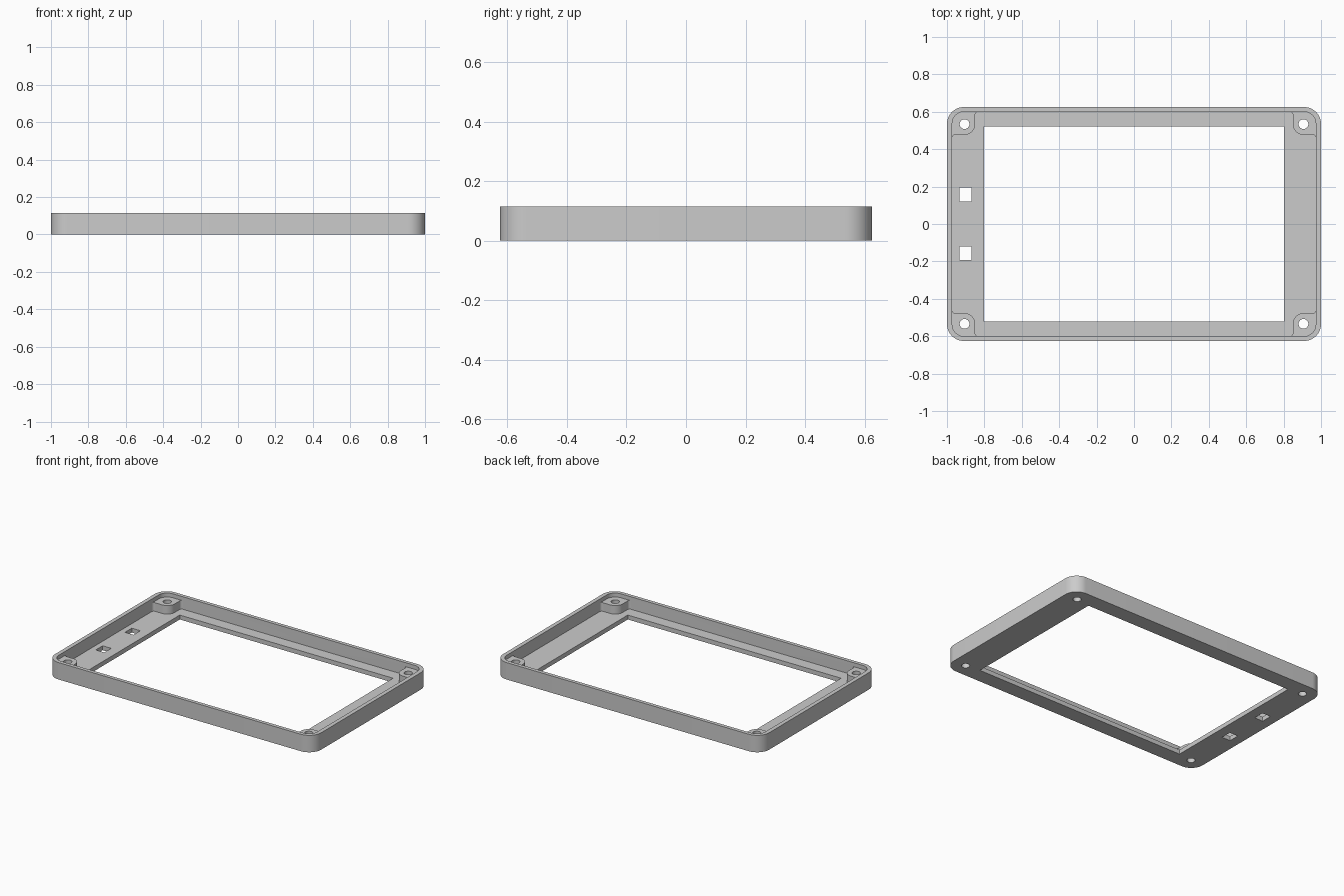
import bpy, bmesh
from math import cos, sin, radians

cube = bpy.data.objects.get("Cube")
if cube:
    bpy.data.objects.remove(cube, do_unlink=True)

HALF_X, HALF_Y, HEIGHT = 1.0, 0.625, 0.115
FLOOR, BOSS_TOP = 0.03, 0.088
IN_X, IN_Y = 0.972, 0.6            # inside faces of the wall
HOLE_X, HOLE_Y = 0.906, 0.534      # screw positions
BOSS_R, FILLET = 0.057, 0.015

grey = bpy.data.materials.new("plain grey")
grey.use_nodes = True
grey.diffuse_color = (0.6, 0.6, 0.6, 1)
grey.node_tree.nodes["Principled BSDF"].inputs["Base Color"].default_value = (0.6, 0.6, 0.6, 1)


def arc(cx, cy, r, start, end, n=12):
    angles = [radians(start + (end - start) * i / n) for i in range(n + 1)]
    return [(cx + r * cos(a), cy + r * sin(a)) for a in angles]


def four_way(quarter):
    """Mirror a quarter outline into a closed counterclockwise loop."""
    loop = []
    for sx, sy in ((1, 1), (-1, 1), (-1, -1), (1, -1)):
        pts = [(sx * x, sy * y) for x, y in quarter]
        loop += pts if sx * sy > 0 else pts[::-1]
    return loop


def rounded(hx, hy, r):
    return four_way(arc(hx - r, hy - r, r, 0, 90))


def rectangle(cx, cy, hx, hy):
    return [(cx + x, cy + y) for x, y in four_way([(hx, hy)])]


def prism(name, loop, z0, z1):
    bm = bmesh.new()
    base = bm.faces.new([bm.verts.new((x, y, z0)) for x, y in loop])
    top = bmesh.ops.extrude_face_region(bm, geom=[base])["geom"]
    bmesh.ops.translate(bm, vec=(0, 0, z1 - z0),
                        verts=[v for v in top if isinstance(v, bmesh.types.BMVert)])
    bmesh.ops.recalc_face_normals(bm, faces=bm.faces)
    mesh = bpy.data.meshes.new(name)
    bm.to_mesh(mesh)
    bm.free()
    mesh.materials.append(grey)
    ob = bpy.data.objects.new(name, mesh)
    bpy.context.collection.objects.link(ob)
    return ob


# Outer block of the bezel
frame = prism("bezel_frame", rounded(HALF_X, HALF_Y, 0.09), 0, HEIGHT)

# Deep cavity outline, stepping round a screw boss in each corner
low_y, low_x = HOLE_Y - BOSS_R, HOLE_X - BOSS_R
boss_quarter = (arc(IN_X - FILLET, low_y - FILLET, FILLET, 0, 90, 6)
                + arc(HOLE_X, HOLE_Y, BOSS_R, 270, 180)
                + arc(low_x - FILLET, IN_Y - FILLET, FILLET, 0, 90, 6))

cutters = [
    prism("rim_cutter", rounded(IN_X, IN_Y, 0.063), BOSS_TOP, 0.2),
    prism("cavity_cutter", four_way(boss_quarter), FLOOR, 0.18),
    prism("window_cutter", rectangle(0, 0, 0.802, 0.52), -0.1, 0.25),
]
# Two slots through the floor on one side
for y in (0.157, -0.156):
    cutters.append(prism("slot_cutter", rectangle(-0.902, y, 0.032, 0.037), -0.1, 0.25))
# Screw holes through the bosses
for sx in (1, -1):
    for sy in (1, -1):
        circle = arc(sx * HOLE_X, sy * HOLE_Y, 0.026, 0, 360, 32)[:-1]
        cutters.append(prism("screw_hole_cutter", circle, -0.1, 0.25))

bpy.ops.object.select_all(action='DESELECT')
frame.select_set(True)
bpy.context.view_layer.objects.active = frame
for cutter in cutters:
    cutter.hide_render = True
    mod = frame.modifiers.new("cut", 'BOOLEAN')
    mod.operation = 'DIFFERENCE'
    mod.solver = 'EXACT'
    mod.object = cutter
    bpy.ops.object.modifier_apply(modifier=mod.name)
    bpy.data.objects.remove(cutter, do_unlink=True)

bpy.ops.object.shade_smooth_by_angle(angle=radians(30))
